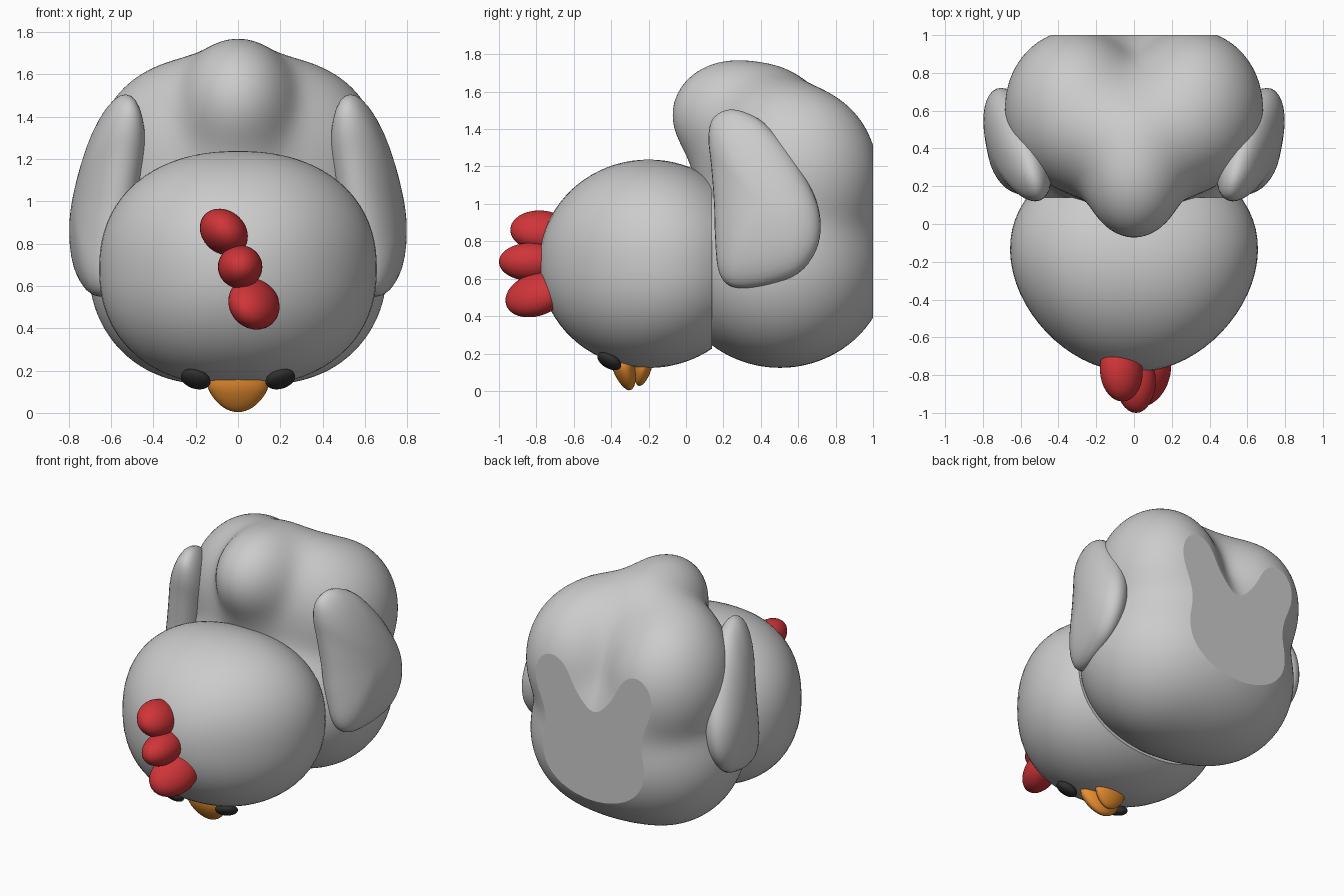
import bpy, bmesh, math
from mathutils import Vector, Matrix, Euler

if "Cube" in bpy.data.objects:
    bpy.data.objects.remove(bpy.data.objects["Cube"])


def material(name, rgb):
    m = bpy.data.materials.new(name)
    m.diffuse_color = (*rgb, 1)
    m.use_nodes = True
    m.node_tree.nodes["Principled BSDF"].inputs["Base Color"].default_value = m.diffuse_color
    return m


RED = material("red", (0.63, 0.035, 0.04))
ORANGE = material("orange", (0.8, 0.27, 0.03))
DARK = material("dark", (0.03, 0.03, 0.03))


def finish(name, bm, mat=None):
    bmesh.ops.recalc_face_normals(bm, faces=bm.faces)
    me = bpy.data.meshes.new(name)
    bm.to_mesh(me)
    bm.free()
    ob = bpy.data.objects.new(name, me)
    bpy.context.collection.objects.link(ob)
    if mat:
        me.materials.append(mat)
    return ob


def cut_back(bm, y):
    """Slice everything behind plane y and cap it flat with a sharp rim."""
    r = bmesh.ops.bisect_plane(bm, geom=bm.verts[:] + bm.edges[:] + bm.faces[:],
                               plane_co=(0, y, 0), plane_no=(0, 1, 0), clear_outer=True)
    edges = [e for e in r["geom_cut"] if isinstance(e, bmesh.types.BMEdge)]
    bmesh.ops.contextual_create(bm, geom=edges)
    for e in edges:
        e.smooth = False


def egg(name, loc, radii, rot=(0, 0, 0), mat=None, point=0):
    """Ellipsoid; point narrows its lower end."""
    bm = bmesh.new()
    bmesh.ops.create_uvsphere(bm, u_segments=32, v_segments=20, radius=1)
    for v in bm.verts:
        k = 1 + point * min(0, v.co.z)
        v.co.x *= k
        v.co.y *= k
    bm.transform(Matrix.Translation(loc) @ Euler(rot).to_matrix().to_4x4()
                 @ Matrix.Diagonal((*radii, 1)))
    return finish(name, bm, mat)


# Body: sphere pushed out onto a smooth blend of ellipsoids (centre, radii)
blobs = [((0, 0.5, 0.66), (0.66, 0.575, 0.53)),      # belly
         ((0, 0.25, 1.48), (0.25, 0.32, 0.28)),      # front bump
         ((0, 0.32, 1.3), (0.24, 0.28, 0.35)),       # under the bump
         ((0, 0.45, 1.15), (0.42, 0.34, 0.56))]      # core
for s in (-1, 1):
    blobs += [((s * 0.32, 0.62, 1.17), (0.36, 0.40, 0.44)),   # rear lobes
              ((s * 0.2, 0.5, 1.28), (0.37, 0.33, 0.38)),     # shoulders
              ((s * 0.25, 0.52, 0.66), (0.43, 0.46, 0.48)),   # hips
              ((s * 0.2, 0.6, 0.95), (0.3, 0.42, 0.33))]      # lobe roots
K = 0.045


def field(x, y, z):
    total = 0
    for (cx, cy, cz), (a, b, c) in blobs:
        u, v, w = (x - cx) / a, (y - cy) / b, (z - cz) / c
        k0 = math.sqrt(u * u + v * v + w * w)
        k1 = math.sqrt((u / a) ** 2 + (v / b) ** 2 + (w / c) ** 2) + 1e-9
        total += math.exp(min(40, -k0 * (k0 - 1) / k1 / K))
    return total - 1


bm = bmesh.new()
bmesh.ops.create_icosphere(bm, subdivisions=6, radius=1)
centre = Vector((0, 0.5, 1.0))
for v in bm.verts:
    d = v.co.normalized()
    lo, hi = 0.2, 1.2
    for _ in range(13):
        mid = (lo + hi) / 2
        if field(*(centre + d * mid)) > 0:
            lo = mid
        else:
            hi = mid
    v.co = centre + d * (lo + hi) / 2
bmesh.ops.smooth_vert(bm, verts=bm.verts, factor=0.5, use_axis_x=True, use_axis_y=True,
                      use_axis_z=True)
cut_back(bm, 1.0)
body = finish("body", bm)

# Head: slightly boxy egg tapering to the front, flat where it meets the body
bm = bmesh.new()
bmesh.ops.create_uvsphere(bm, u_segments=64, v_segments=40, radius=1)
for v in bm.verts:
    x, y, z = v.co
    r = math.hypot(x, z)
    box = r / (abs(x) ** 2.25 + abs(z) ** 2.25) ** (1 / 2.25) if r > 1e-4 else 1
    y = -0.2 + 0.585 * y
    v.co = (0.665 * x * box * (1 + 0.2 * (y + 0.1)), y, 0.68 + 0.557 * z * box)
cut_back(bm, 0.14)
head = finish("head", bm)

# Wings: side outline (y, z) inflated about a slanted plane
outline = [(0.12, 1.35), (0.14, 1.45), (0.21, 1.5), (0.3, 1.495), (0.42, 1.43), (0.56, 1.27),
           (0.68, 1.06), (0.72, 0.9), (0.695, 0.75), (0.6, 0.63), (0.45, 0.57), (0.3, 0.55),
           (0.215, 0.575), (0.17, 0.66), (0.155, 0.83), (0.15, 1.0), (0.135, 1.2)]


def closed_curve(pts, steps):
    p = [Vector(q) for q in pts]
    n, out = len(p), []
    for i in range(n):
        a, b, c, d = p[i - 1], p[i], p[(i + 1) % n], p[(i + 2) % n]
        for k in range(steps):
            t = k / steps
            out.append(0.5 * (2 * b + (c - a) * t + (2 * a - 5 * b + 4 * c - d) * t * t
                              + (3 * b - a - 3 * c + d) * t ** 3))
    return out


def wing(name, side):
    bm = bmesh.new()
    mid = Vector((0.4, 1.0))
    edge = closed_curve(outline, 4)

    def point(q, t):
        y, z = mid + (q - mid) * math.cos(t)
        x = 0.653 + 0.21 * y - 0.115 * z + 0.15 * math.sin(t)
        return bm.verts.new((side * x, y, z))

    layers = 20
    rings = [[point(q, -math.pi / 2 + math.pi * i / layers) for q in edge]
             for i in range(1, layers)]
    n = len(edge)
    for r0, r1 in zip(rings, rings[1:]):
        for i in range(n):
            bm.faces.new((r0[i], r0[(i + 1) % n], r1[(i + 1) % n], r1[i]))
    for ring, t in ((rings[0], -math.pi / 2), (rings[-1], math.pi / 2)):
        pole = point(mid, t)
        for i in range(n):
            bm.faces.new((ring[i], ring[(i + 1) % n], pole))
    return finish(name, bm)


for side, label in ((-1, "left"), (1, "right")):
    wing("wing_" + label, side)
    egg("eye_" + label, (side * 0.2, -0.41, 0.16), (0.072, 0.07, 0.036),
        (-0.5, -0.3 * side, 0), DARK)

# Comb
egg("comb_upper", (-0.067, -0.775, 0.855), (0.122, 0.165, 0.1), (-0.08, 0.7, 0), RED)
egg("comb_middle", (0.01, -0.83, 0.69), (0.105, 0.17, 0.102), (0, 0, 0), RED)
egg("comb_lower", (0.075, -0.8, 0.515), (0.128, 0.175, 0.1), (0.4, 0.8, 0), RED)

# Beak
egg("beak_upper", (0, -0.33, 0.13), (0.145, 0.064, 0.13), (0.25, 0, 0), ORANGE, 0.2)
egg("beak_lower", (0, -0.232, 0.125), (0.11, 0.048, 0.1), (-0.2, 0, 0), ORANGE, 0.2)

bpy.ops.object.select_all(action='SELECT')
bpy.context.view_layer.objects.active = body
bpy.ops.object.shade_smooth_by_angle(angle=math.radians(40))
